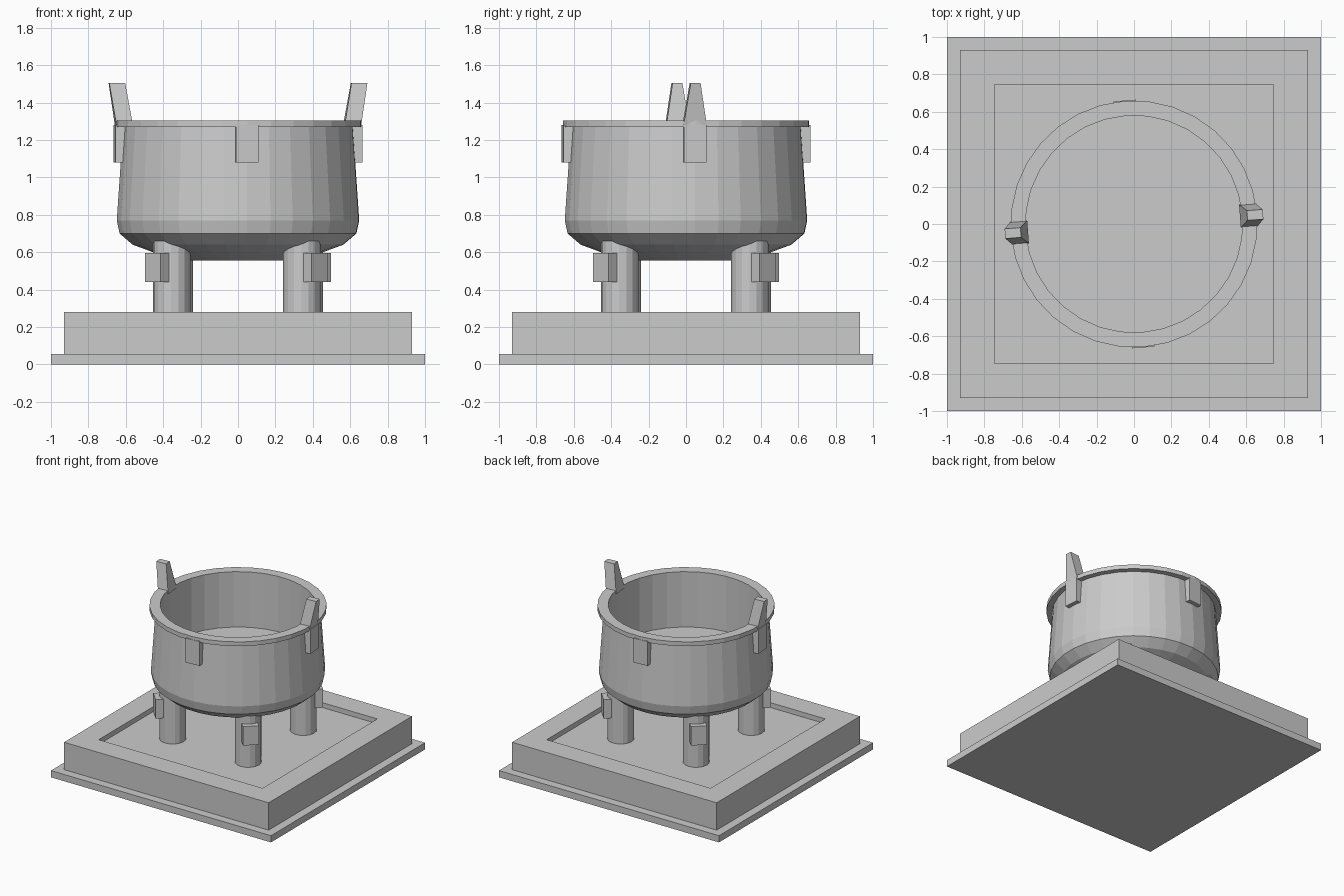
import bpy, bmesh
from math import sin, cos, pi, radians
from mathutils import Matrix

if "Cube" in bpy.data.objects:
    bpy.data.objects.remove(bpy.data.objects["Cube"])

TURN = radians(4.3)      # the vessel sits slightly twisted on its base
LEG_TURN = radians(43.8)


def finish(name, bm, angle=0.0):
    bmesh.ops.recalc_face_normals(bm, faces=bm.faces)
    bm.transform(Matrix.Rotation(angle, 4, 'Z'))
    mesh = bpy.data.meshes.new(name)
    bm.to_mesh(mesh)
    bm.free()
    obj = bpy.data.objects.new(name, mesh)
    bpy.context.collection.objects.link(obj)
    return obj


def loft(name, rings, closed=False, angle=0.0):
    """Join equal-length rings of points; cap the ends unless closed."""
    bm = bmesh.new()
    vs = [[bm.verts.new(p) for p in r] for r in rings]
    n = len(vs[0])
    pairs = list(zip(vs, vs[1:])) + ([(vs[-1], vs[0])] if closed else [])
    for a, b in pairs:
        for i in range(n):
            j = (i + 1) % n
            bm.faces.new((a[i], a[j], b[j], b[i]))
    if not closed:
        bm.faces.new(vs[0])
        bm.faces.new(vs[-1])
    return finish(name, bm, angle)


def square(h, z):
    return [(-h, -h, z), (h, -h, z), (h, h, z), (-h, h, z)]


def rect(x0, x1, w, z):
    return [(x0, -w, z), (x1, -w, z), (x1, w, z), (x0, w, z)]


def circle(r, z, n, cx=0.0):
    return [(cx + r * cos(2 * pi * i / n), r * sin(2 * pi * i / n), z)
            for i in range(n)]


# Square base: foot plate and plinth with a shallow recess
loft("foot_plate", [square(1, 0), square(1, 0.055)])
loft("plinth", [square(0.93, 0.055), square(0.93, 0.28),
                square(0.745, 0.28), square(0.745, 0.24)])

# Vessel body with a straight hollow inside
profile = [(0.30, 0.555), (0.43, 0.59), (0.565, 0.64), (0.635, 0.70),
           (0.65, 0.77), (0.615, 1.28), (0.58, 1.28), (0.58, 0.85)]
loft("bowl", [circle(r, z, 32) for r, z in profile], angle=TURN)

# Flat rim ring
loft("rim", [circle(r, z, 32) for r, z in
             [(0.58, 1.27), (0.66, 1.27), (0.66, 1.305), (0.58, 1.305)]],
     closed=True, angle=TURN)

for k in range(4):
    a = k * pi / 2
    # Legs with a raised block on the outer side
    loft(f"leg_{k}", [circle(0.1, 0.24, 16, 0.492), circle(0.1, 0.66, 16, 0.492)],
         angle=a + LEG_TURN)
    loft(f"leg_block_{k}", [rect(0.52, 0.63, 0.06, 0.44), rect(0.52, 0.63, 0.06, 0.595)],
         angle=a + LEG_TURN)
    # Tabs under the rim
    loft(f"rim_tab_{k}", [rect(0.60, 0.662, 0.06, 1.08), rect(0.60, 0.662, 0.06, 1.28)],
         angle=a + TURN)

# Two tapering upright ears leaning outward
for k in range(2):
    loft(f"ear_{k}", [rect(0.568, 0.656, 0.062, 1.28), rect(0.607, 0.692, 0.026, 1.505)],
         angle=k * pi + TURN)
